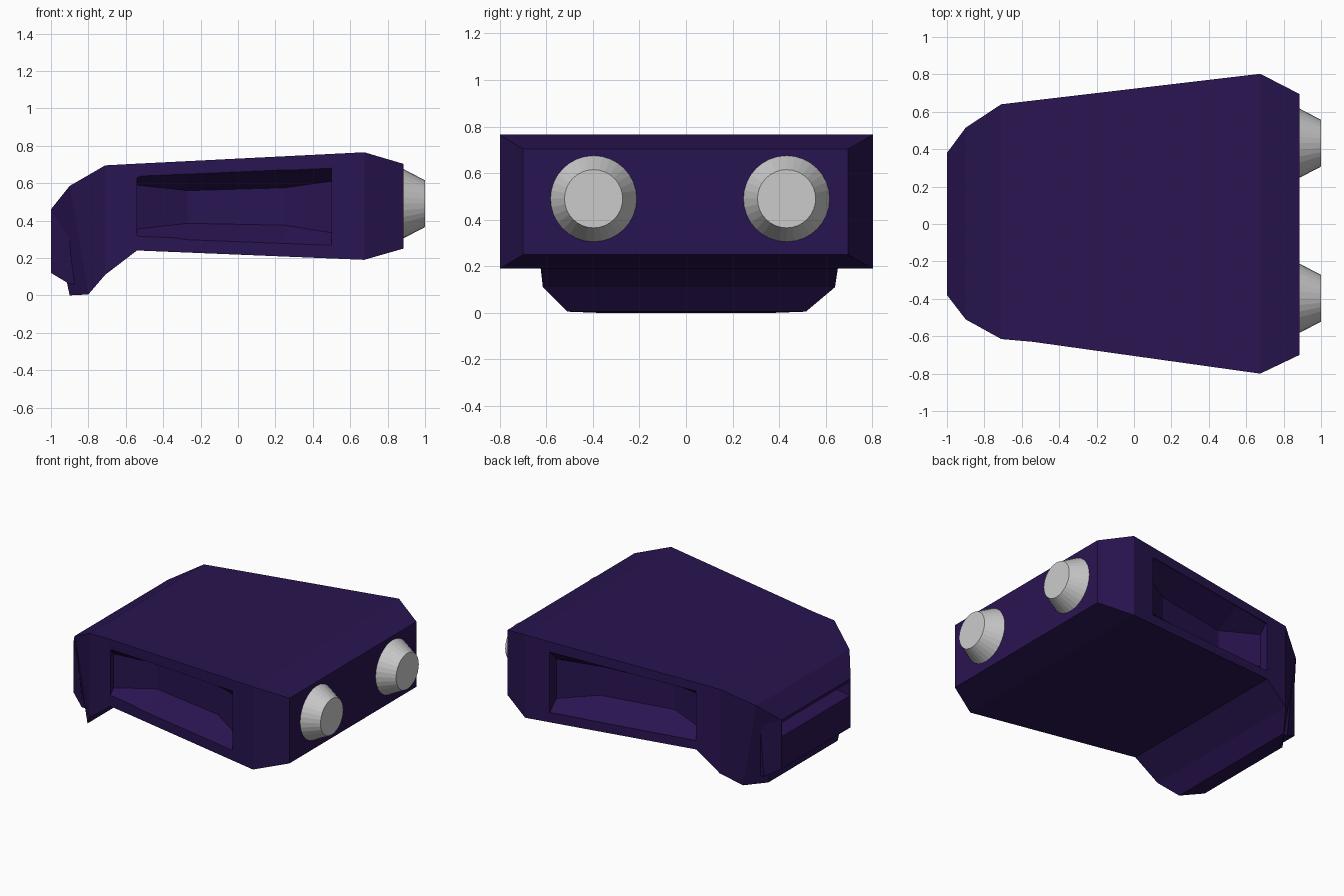
import bpy, bmesh, math

if "Cube" in bpy.data.objects:
    bpy.data.objects.remove(bpy.data.objects["Cube"])

purple = bpy.data.materials.new("dark_purple")
purple.diffuse_color = (0.022, 0.007, 0.082, 1)
purple.use_nodes = True
purple.node_tree.nodes["Principled BSDF"].inputs["Base Color"].default_value = purple.diffuse_color


def loft(name, rings, mat=None):
    """Closed solid through a row of equal-sized point rings."""
    bm = bmesh.new()
    vs = [[bm.verts.new(p) for p in r] for r in rings]
    n = len(rings[0])
    for a, b in zip(vs, vs[1:]):
        for i in range(n):
            j = (i + 1) % n
            bm.faces.new((a[i], a[j], b[j], b[i]))
    bm.faces.new(vs[0])
    bm.faces.new(vs[-1])
    bmesh.ops.recalc_face_normals(bm, faces=bm.faces)
    me = bpy.data.meshes.new(name)
    bm.to_mesh(me)
    bm.free()
    ob = bpy.data.objects.new(name, me)
    bpy.context.collection.objects.link(ob)
    if mat:
        me.materials.append(mat)
    return ob


def boolean(target, other, operation="DIFFERENCE"):
    other.hide_render = True
    mod = target.modifiers.new("boolean", "BOOLEAN")
    mod.operation = operation
    mod.solver = "EXACT"
    mod.object = other
    bpy.context.view_layer.objects.active = target
    bpy.ops.object.modifier_apply(modifier=mod.name)
    bpy.data.objects.remove(other)


# Main housing: top x, top z, bottom x, bottom z, +y edge, -y edge
stations = [
    (-1.00, 0.46, -0.90, 0.00, 0.38, -0.38),
    (-0.90, 0.585, -0.80, 0.005, 0.515, -0.51),
    (-0.71, 0.695, -0.71, 0.11, 0.64, -0.615),
    (-0.54, 0.704, -0.54, 0.24, 0.66, -0.63),
    (0.675, 0.765, 0.675, 0.19, 0.803, -0.80),
    (0.885, 0.703, 0.885, 0.25, 0.695, -0.70),
]
body = loft("housing", [
    [(xt, p, zt), (xt, m, zt), (xb, m, zb), (xb, p, zb)]
    for xt, zt, xb, zb, p, m in stations], purple)

# Upright nose block in front of the chin, joined to the housing
nose = loft("nose_block", [
    [(x, -wl, lo), (x, wl, lo), (x, wh, hi), (x, -wh, hi)]
    for x, wl, wh, lo, hi in ((-1.0, 0.38, 0.38, 0.12, 0.459),
                              (-0.9, 0.43, 0.48, 0.06, 0.50),
                              (-0.86, 0.43, 0.48, 0.06, 0.50))], purple)
boolean(body, nose, "UNION")

# Horizontal nose slot
boolean(body, loft("slot_cutter", [
    [(x, -0.375, lo), (x, 0.375, lo), (x, 0.375, 0.44), (x, -0.375, 0.44)]
    for x, lo in ((-1.1, 0.33), (-0.87, 0.36))]))

# Sloped pockets in both sides: x, floor depth, floor bottom, floor top
pocket = [(-0.54, 0.595, 0.355, 0.59), (-0.27, 0.505, 0.385, 0.56),
          (0.25, 0.58, 0.375, 0.575), (0.50, 0.71, 0.335, 0.61)]
for s in (-1, 1):
    rings = []
    for x, y, lo, hi in pocket:
        t = (x + 0.54) / 1.04
        edge = 0.645 + 0.135 * t
        z0, z1 = 0.30 - 0.035 * t, 0.645 + 0.04 * t
        rings.append([(x, s * 0.95, z0), (x, s * 0.95, z1), (x, s * edge, z1),
                      (x, s * y, hi), (x, s * y, lo), (x, s * edge, z0)])
    boolean(body, loft("pocket_cutter", rings))

# Two tapered rear nozzles
for name, y in (("nozzle_front", -0.397), ("nozzle_back", 0.432)):
    loft(name, [
        [(x, y + r * math.cos(k * math.tau / 32), 0.49 + r * math.sin(k * math.tau / 32))
         for k in range(32)] for x, r in ((0.87, 0.185), (0.885, 0.185), (1.0, 0.125))])
